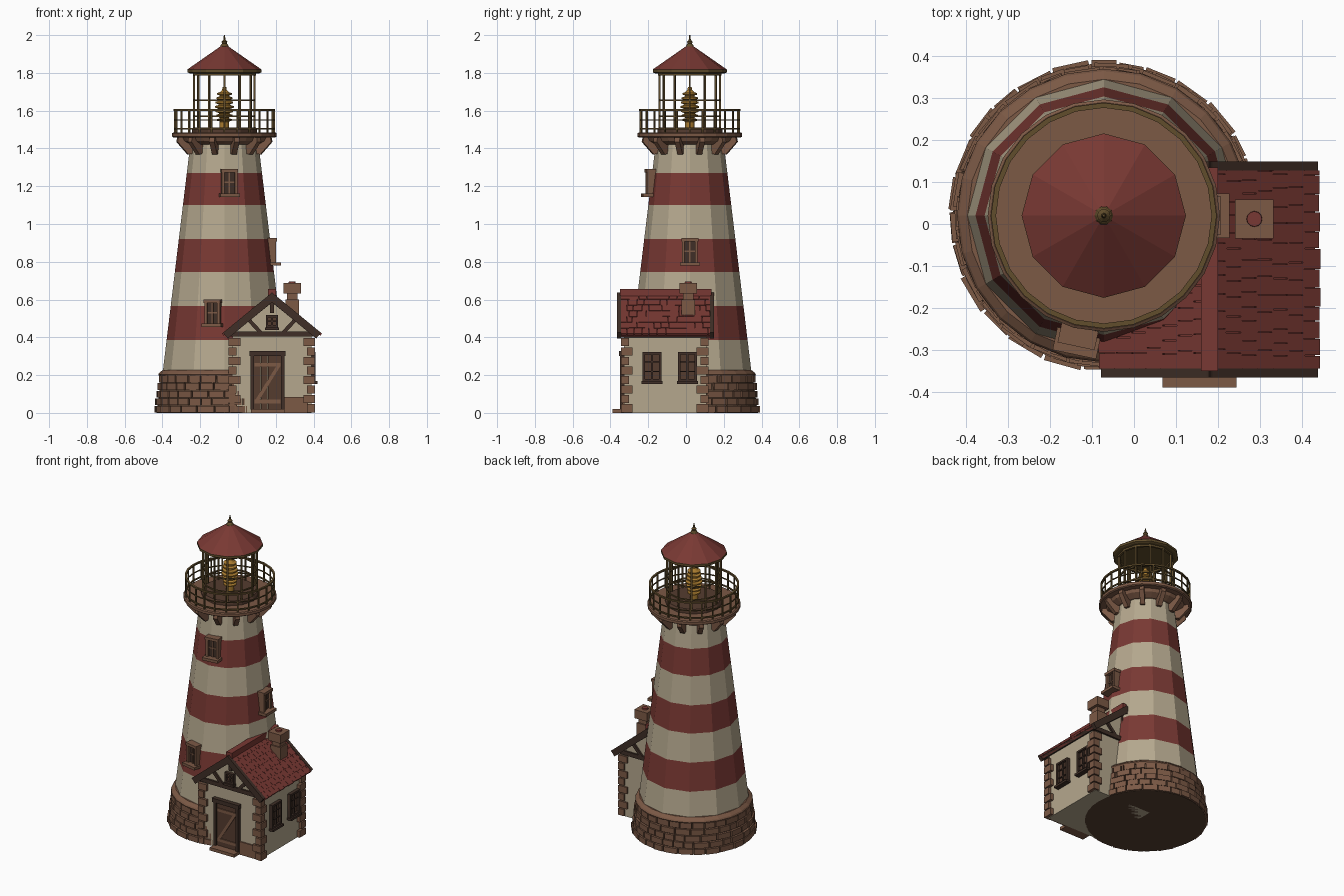
import bpy, bmesh, random
from math import pi, radians, atan2, cos, sin, hypot
from mathutils import Matrix, Vector

if "Cube" in bpy.data.objects:
    bpy.data.objects.remove(bpy.data.objects["Cube"])

random.seed(4)
CX, CY = -0.072, 0.02          # tower axis


def mat(name, r, g, b):
    m = bpy.data.materials.new(name)
    m.diffuse_color = (r, g, b, 1)
    m.use_nodes = True
    m.node_tree.nodes["Principled BSDF"].inputs["Base Color"].default_value = m.diffuse_color
    return m


CREAM = mat("cream", .46, .39, .27)
RED = mat("red", .19, .04, .033)
STONE = mat("stone", .20, .10, .06)
MORTAR = mat("mortar", .09, .05, .03)
DARK = mat("dark_timber", .05, .028, .02)
DOOR = mat("door_timber", .09, .045, .028)
METAL = mat("aged_brass", .12, .075, .025)
GOLD = mat("lens_gold", .42, .21, .03)


def finish(name, bm, *mats):
    bmesh.ops.recalc_face_normals(bm, faces=bm.faces[:])
    me = bpy.data.meshes.new(name)
    bm.to_mesh(me)
    bm.free()
    for m in mats:
        me.materials.append(m)
    ob = bpy.data.objects.new(name, me)
    bpy.context.collection.objects.link(ob)
    return ob


def box(bm, x, y, z, M=Matrix()):
    """Box from (min, max) ranges, placed by matrix M."""
    c = Vector([(a + b) / 2 for a, b in (x, y, z)])
    s = Matrix.Diagonal([b - a for a, b in (x, y, z)] + [1])
    bmesh.ops.create_cube(bm, size=1, matrix=M @ Matrix.Translation(c) @ s)


def prism(bm, pts, y0, y1, M=Matrix()):
    """Extrude an x-z outline from y0 to y1."""
    a, b = [[bm.verts.new(M @ Vector((x, y, z))) for x, z in pts] for y in (y0, y1)]
    n = len(pts)
    bm.faces.new(a)
    bm.faces.new(b)
    for i in range(n):
        bm.faces.new((a[i], a[(i + 1) % n], b[(i + 1) % n], b[i]))


def polar(deg, r=0, z=0):
    """Frame on the tower: local x points outward."""
    a = radians(deg)
    return Matrix.Translation((CX + r * cos(a), CY + r * sin(a), z)) @ Matrix.Rotation(a, 4, 'Z')


def lathe(bm, prof, n, closed=False, bands=None):
    rings = [[bm.verts.new((CX + r * cos(2 * pi * i / n), CY + r * sin(2 * pi * i / n), z))
              for i in range(n)] for r, z in prof]
    pairs = list(zip(rings, rings[1:] + ([rings[0]] if closed else [])))
    for k, (a, b) in enumerate(pairs):
        for i in range(n):
            f = bm.faces.new((a[i], a[(i + 1) % n], b[(i + 1) % n], b[i]))
            f.material_index = bands[k] if bands else 0
    if not closed:
        bm.faces.new(rings[0])
        bm.faces.new(rings[-1])


def turned(name, prof, n, m, closed=False):
    bm = bmesh.new()
    lathe(bm, prof, n, closed)
    return finish(name, bm, m)


def hoop(bm, r, z, w, h, n=24):
    lathe(bm, [(r - w, z - h), (r + w, z - h), (r + w, z + h), (r - w, z + h)], n, True)


def stick(bm, p, q, w, y0, y1):
    """Timber between two x-z points."""
    (x0, z0), (x1, z1) = p, q
    M = Matrix.Translation((x0, 0, z0)) @ Matrix.Rotation(-atan2(z1 - z0, x1 - x0), 4, 'Y')
    box(bm, (0, hypot(x1 - x0, z1 - z0)), (y0, y1), (-w / 2, w / 2), M)


# Striped tower
zs = [.2, .385, .565, .745, .92, 1.1, 1.27, 1.46]
bm = bmesh.new()
lathe(bm, [(.326 - .121 * (z - .22), z) for z in zs], 12, bands=[0, 1] * 3 + [0])
finish("tower_shaft", bm, CREAM, RED)

# Stone base with staggered blocks
turned("base_core", [(.36, 0), (.333, .2)], 36, MORTAR)
turned("base_ledge", [(.345, .195), (.35, .203), (.345, .212), (.325, .228)], 24, STONE)
bm = bmesh.new()
for row in range(5):
    deg = row * 7
    end = deg + 360
    while deg < end - 2:
        step = min(random.uniform(9, 16), end - deg)
        r = .361 - row * .0055
        half = r * radians(step) / 2 - .003
        box(bm, (-.025, random.uniform(.004, .010)), (-half, half),
            (row * .04 + .002, row * .04 + .037), polar(deg + step / 2, r))
        deg += step
finish("base_stones", bm, STONE)

# Tower windows: frame, pane, bars, sill and lintel
fr, pane = bmesh.new(), bmesh.new()
for deg, z in ((-102, .53), (0, .855), (-83, 1.22)):
    M = polar(deg, .326 - .121 * (z - .22), z)
    for s in (-1, 1):
        box(fr, (-.04, .025), sorted((s * .027, s * .042)), (-.06, .065), M)
    box(fr, (-.04, .03), (-.045, .045), (.052, .07), M)
    box(fr, (-.04, .05), (-.053, .053), (-.076, -.058), M)
    box(fr, (-.03, .016), (-.004, .004), (-.06, .055), M)
    box(fr, (-.03, .016), (-.03, .03), (-.004, .004), M)
    box(pane, (-.04, .01), (-.03, .03), (-.06, .055), M)
finish("tower_window_frames", fr, STONE)
finish("tower_window_panes", pane, DARK)

# Gallery: brackets, deck, railing
bm = bmesh.new()
for i in range(12):
    prism(bm, [(.165, 1.46), (.255, 1.46), (.26, 1.435), (.2, 1.368), (.165, 1.375)],
          -.014, .014, polar(i * 30 + 15))
finish("gallery_brackets", bm, STONE)
turned("gallery_cornice", [(.19, 1.42), (.225, 1.44), (.235, 1.46)], 24, STONE)
turned("gallery_deck", [(.27, 1.458), (.277, 1.463), (.277, 1.48), (.27, 1.485)], 24, STONE)
bm = bmesh.new()
for i in range(24):
    box(bm, (-.004, .004), (-.004, .004), (1.48, 1.605), polar(i * 15, .263))
hoop(bm, .263, 1.603, .006, .005)
hoop(bm, .263, 1.55, .003, .003)
hoop(bm, .263, 1.503, .004, .004)
finish("gallery_railing", bm, METAL)

# Lantern room
turned("lantern_curb", [(.172, 1.48), (.172, 1.5), (.165, 1.512)], 12, DOOR)
bm = bmesh.new()
for i in range(12):
    box(bm, (-.005, .005), (-.005, .005), (1.5, 1.81), polar(i * 30, .16))
for z in (1.57, 1.655):
    hoop(bm, .16, z, .004, .004, 12)
hoop(bm, .16, 1.797, .007, .01, 12)
finish("lantern_frame", bm, METAL)
prof = [(.025, 1.5), (.025, 1.54)]
for k in range(7):
    z, r = 1.542 + k * .023, .05 - .0035 * abs(k - 3)
    prof += [(r - .016, z), (r, z + .005), (r, z + .013), (r - .016, z + .018)]
turned("lantern_lens", prof + [(.012, 1.71), (.01, 1.725)], 16, GOLD)
turned("lantern_eave", [(.185, 1.798), (.196, 1.803), (.196, 1.818), (.19, 1.822)], 12, METAL)
turned("lantern_roof", [(.195, 1.819), (.014, 1.945)], 12, RED)
turned("roof_finial", [(.025, 1.932), (.018, 1.95), (.012, 1.955), (.016, 1.965),
                       (.006, 1.975), (.003, 2.0)], 10, METAL)

# Cottage walls
X0, X1, Y0, Y1, XR = -.03, .388, -.328, .108, .18
bm = bmesh.new()
prism(bm, [(X0, 0), (X1, 0), (X1, .42), (XR, .59), (X0, .42)], Y0, Y1)
finish("cottage_walls", bm, CREAM)

# Corner quoins alternating long and short
bm = bmesh.new()
for k in range(8):
    a, b = (.062, .042) if k % 2 else (.042, .062)
    z = (k * .05 + .003, k * .05 + .046)
    for sx, x in ((1, X0 - .02), (-1, X1 + .02)):
        for sy, y in ((1, Y0 - .016), (-1, Y1 + .01)):
            box(bm, sorted((x, x + sx * a)), sorted((y, y + sy * b)), z)
box(bm, (.245, .37), (Y0 - .008, Y0 + .01), (0, .085))
finish("cottage_quoins", bm, STONE)

# Roof: tiled slopes, underlay, barge boards, fascia, ridge cap
tiles, wood = bmesh.new(), bmesh.new()
tilt = atan2(.215, .262)
for s in (1, -1):
    M = (Matrix.Translation((XR, 0, .632)) @ Matrix.Diagonal((s, 1, 1, 1))
         @ Matrix.Rotation(tilt, 4, 'Y'))
    box(tiles, (0, .33), (-.345, .128), (-.024, -.006), M)
    for row in range(7):
        y = -.345
        while y < .127:
            y2 = min(y + random.uniform(.03, .05), .128)
            R = M @ Matrix.Translation((row * .048, 0, 0)) @ Matrix.Rotation(radians(2.5), 4, 'Y')
            R = R @ Matrix.Rotation(radians(-5), 4, 'Y')
            box(tiles, (0, .048 + random.uniform(0, .004)), (y + .0008, y2 - .0008), (-.012, .001), R)
            y = y2
    for y in ((-.366, -.344), (.127, .149)):
        box(wood, (-.005, .332), y, (-.036, .004), M)
    box(wood, (.318, .33), (-.345, .128), (-.03, -.008), M)
    box(wood, (0, .32), (-.345, .128), (-.03, -.022), M)
box(tiles, (XR - .02, XR + .02), (-.35, .135), (.615, .655))
finish("cottage_roof_tiles", tiles, RED)

# Gable timbers, front and back
for y in ((Y0 - .012, Y0 + .01), (Y1 - .01, Y1 + .012)):
    box(wood, (X0 - .02, X1 + .02), y, (.405, .432))
    box(wood, (XR - .01, XR + .01), y, (.53, .6))
    for s in (-1, 1):
        stick(wood, (XR + s * .06, .425), (XR + s * .125, .495), .02, *y)
        stick(wood, (XR + s * .23, .415), (XR, .6), .025, *y)
finish("roof_timbers", wood, DARK)

# Gable window, door frame and side windows
fr, pane = bmesh.new(), bmesh.new()


def window(M, w, h, bars, sill):
    for s in (-1, 1):
        box(fr, (-.01, .022), sorted((s * (w - .012), s * w)), (-h, h), M)
        box(fr, (-.01, .022), (-w, w), sorted((s * (h - .012), s * h)), M)
        for k in range(1, bars):
            zz = -h + 2 * h * k / bars
            box(fr, (-.01, .014), (-w, w), (zz - .003, zz + .003), M)
    box(fr, (-.01, .016), (-.005, .005), (-h, h), M)
    box(fr, (-.01, .032), (-w - sill, w + sill), (-h - .014, -h), M)
    box(pane, (-.01, .006), (-w, w), (-h, h), M)


for y in (-.18, .008):
    window(Matrix.Translation((X1, y, .245)), .05, .077, 3, .006)
window(Matrix.Translation((XR, Y0, .485)) @ Matrix.Rotation(-pi / 2, 4, 'Z'), .033, .033, 2, .004)
for x in ((.067, .085), (.228, .246)):
    box(fr, x, (Y0 - .022, Y0 + .01), (.018, .31))
box(fr, (.06, .252), (Y0 - .028, Y0 + .01), (.302, .328))
finish("cottage_frames", fr, DARK)
finish("cottage_panes", pane, DOOR)

# Plank door with Z brace, and step
bm = bmesh.new()
for k in range(4):
    x = .085 + k * .036
    box(bm, (x + .001, x + .035), (Y0 - .01, Y0 + .01), (.02, .304))
finish("door_planks", bm, DOOR)
bm = bmesh.new()
for z in (.06, .255):
    box(bm, (.088, .226), (Y0 - .016, Y0), (z - .01, z + .01))
stick(bm, (.1, .065), (.215, .25), .018, Y0 - .015, Y0)
finish("door_brace", bm, STONE)
bm = bmesh.new()
box(bm, (.068, .245), (-.39, Y0), (0, .02))
finish("door_step", bm, STONE)

# Chimney with skirt, cap and pot
bm = bmesh.new()
mx, my = .287, .012
for h, z in ((.047, (.5, .6)), (.028, (.58, .65)), (.046, (.632, .688))):
    box(bm, (mx - h, mx + h), (my - h, my + h), z) if h != .047 else \
        box(bm, (mx - .036, mx + .036), (my - .036, my + .036), z)
finish("chimney_stack", bm, STONE)
bm = bmesh.new()
bmesh.ops.create_cone(bm, cap_ends=True, segments=12, radius1=.02, radius2=.018, depth=.02,
                      matrix=Matrix.Translation((mx, my, .686)))
finish("chimney_pot", bm, RED)
